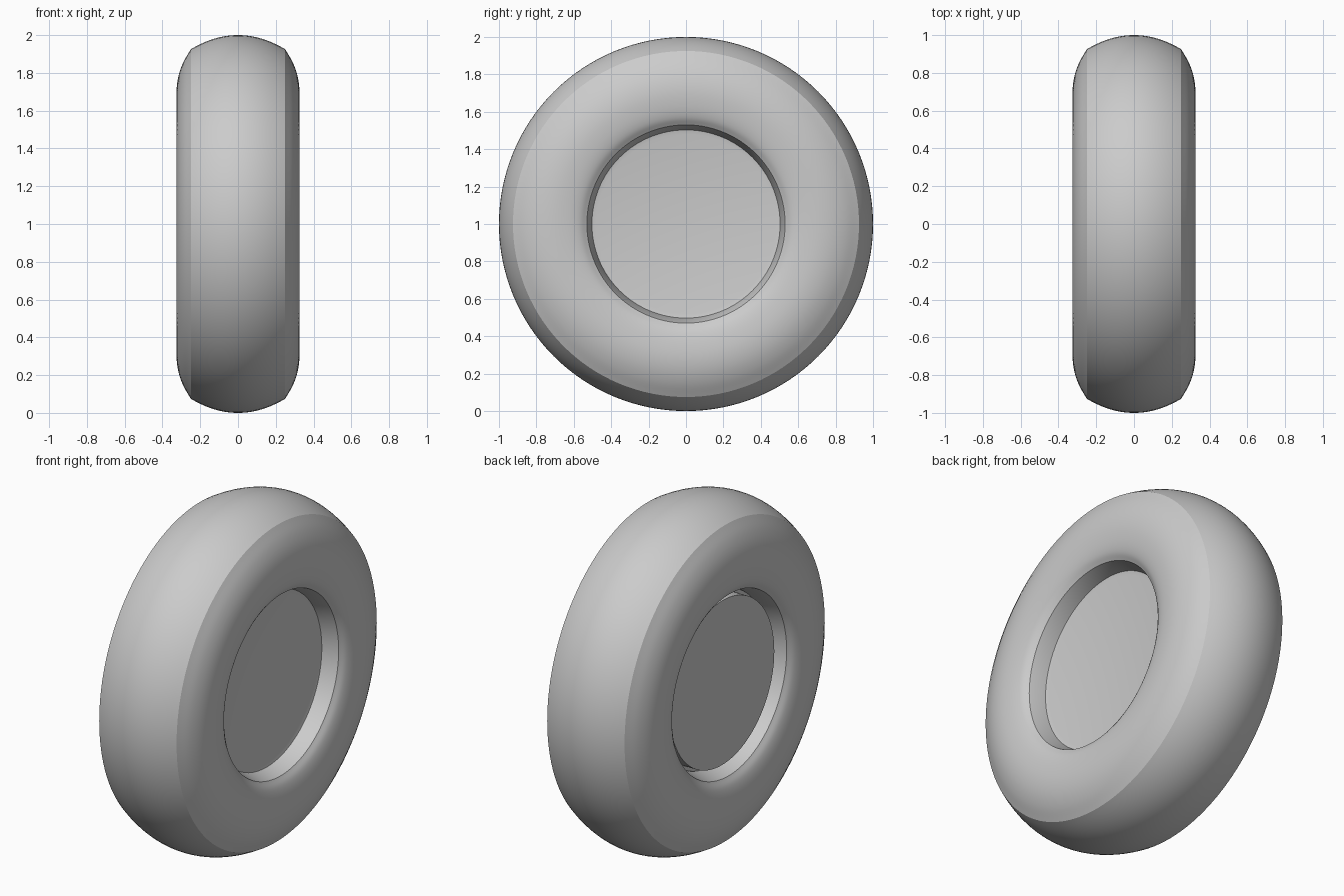
import bpy
import bmesh
import math
from mathutils import Matrix, Vector

cube = bpy.data.objects.get("Cube")
if cube:
    bpy.data.objects.remove(cube)

grey = bpy.data.materials.new("plain grey")
grey.use_nodes = True
colour = (0.6, 0.6, 0.6, 1)
grey.diffuse_color = colour
grey.node_tree.nodes["Principled BSDF"].inputs["Base Color"].default_value = colour

SEGMENTS = 128


def smooth_path(points, steps=5):
    """Catmull-Rom curve through (x, radius) points."""
    pts = [Vector(p) for p in points]
    pts = [2 * pts[0] - pts[1]] + pts + [2 * pts[-1] - pts[-2]]
    path = []
    for a, b, c, d in zip(pts, pts[1:], pts[2:], pts[3:]):
        for i in range(steps):
            t = i / steps
            path.append(0.5 * (2 * b + (c - a) * t + (2 * a - 5 * b + 4 * c - d) * t ** 2
                               + (3 * b - a - 3 * c + d) * t ** 3))
    return path + [pts[-2]]


def lathe(name, profile, closed=False):
    """Spin (x, radius) points round the x axis at axle height."""
    bm = bmesh.new()
    verts = [bm.verts.new((x, 0, r)) for x, r in profile]
    edges = [bm.edges.new(pair) for pair in zip(verts, verts[1:])]
    if closed:
        edges.append(bm.edges.new((verts[-1], verts[0])))
    bmesh.ops.spin(bm, geom=verts + edges, cent=(0, 0, 0), axis=(1, 0, 0),
                   angle=math.tau, steps=SEGMENTS)
    bmesh.ops.remove_doubles(bm, verts=bm.verts, dist=0.0001)
    bmesh.ops.recalc_face_normals(bm, faces=bm.faces)
    bmesh.ops.transform(bm, matrix=Matrix.Translation((0, 0, 1)), verts=bm.verts)
    mesh = bpy.data.meshes.new(name)
    bm.to_mesh(mesh)
    bm.free()
    mesh.materials.append(grey)
    obj = bpy.data.objects.new(name, mesh)
    bpy.context.collection.objects.link(obj)
    bpy.ops.object.select_all(action="DESELECT")
    obj.select_set(True)
    bpy.context.view_layer.objects.active = obj
    bpy.ops.object.shade_smooth_by_angle(angle=math.radians(20))
    return obj


# Tyre: crowned tread, creased shoulder, rounded sidewall, tapered bore
tread = [(0.25 * i / 10, 1 - 0.075 * (i / 10) ** 2) for i in range(10)]
sidewall = smooth_path([(0.25, 0.925), (0.29, 0.855), (0.315, 0.785), (0.325, 0.71),
                        (0.32, 0.63), (0.305, 0.57), (0.28, 0.53)])
half = [tuple(p) for p in tread + sidewall] + [(0.18, 0.5)]
mirrored = [(-x, r) for x, r in reversed(half[1:])]
lathe("tyre", mirrored + half, closed=True)

# Hub disc: softly dished on the left, raised plug on the right
lathe("hub_disc", [(0.185, 0), (0.185, 0.48), (0.19, 0.503), (-0.17, 0.503),
                   (-0.17, 0.48), (-0.235, 0.48), (-0.235, 0)])
